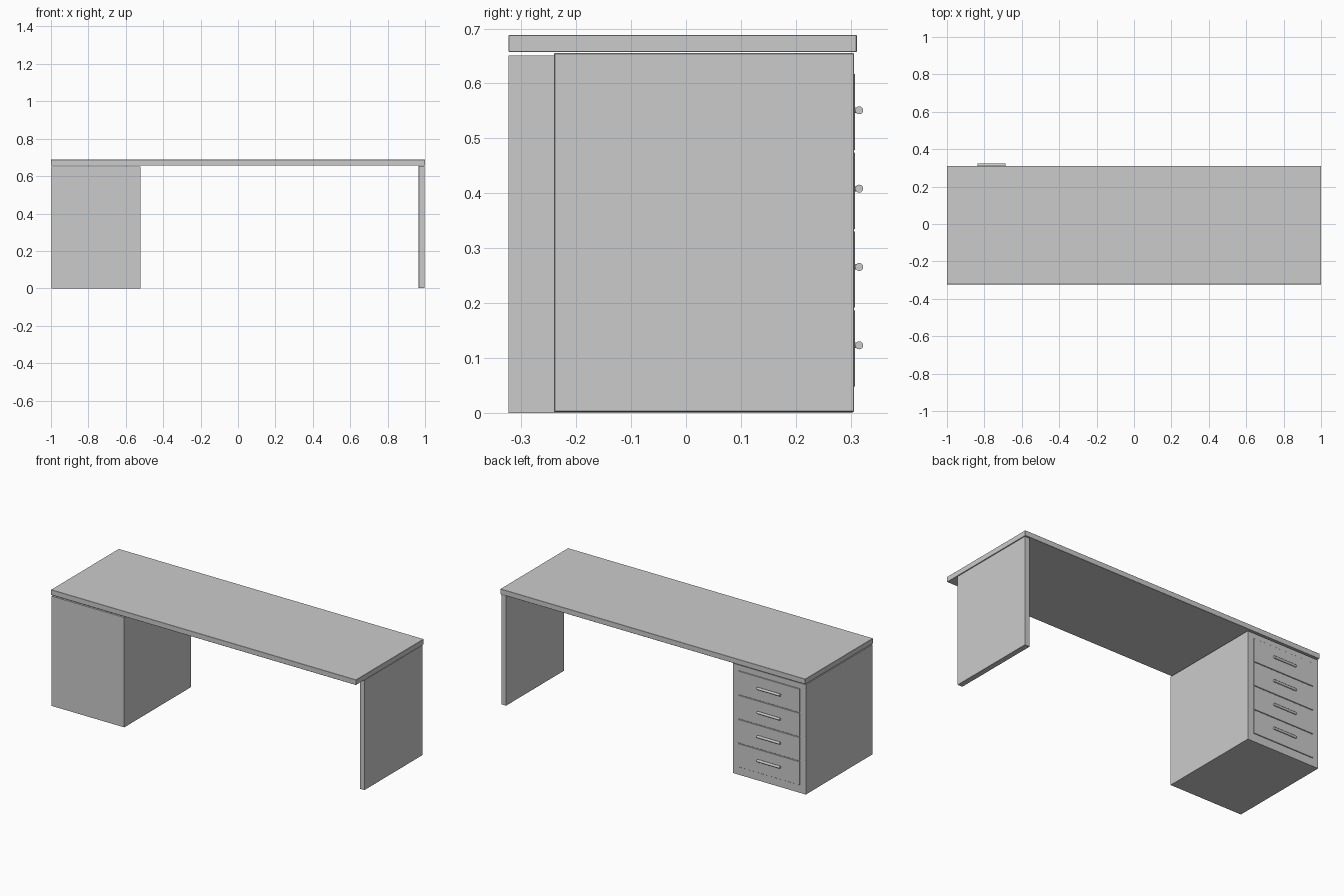
import bpy, math

if "Cube" in bpy.data.objects:
    bpy.data.objects.remove(bpy.data.objects["Cube"])


def box(name, x, y, z, bevel=0.0):
    """Box from (min, max) ranges on each axis."""
    bpy.ops.mesh.primitive_cube_add(size=1, location=[(a + b) / 2 for a, b in (x, y, z)])
    ob = bpy.context.object
    ob.name = name
    ob.scale = [b - a for a, b in (x, y, z)]
    bpy.ops.object.transform_apply(location=False, rotation=False, scale=True)
    if bevel:
        m = ob.modifiers.new("edge", 'BEVEL')
        m.width = bevel
        m.segments = 1
    return ob


def rod(name, radius, length, loc, rot):
    bpy.ops.mesh.primitive_cylinder_add(vertices=24, radius=radius, depth=length,
                                        location=loc, rotation=rot)
    ob = bpy.context.object
    ob.name = name
    bpy.ops.object.shade_smooth_by_angle(angle=math.radians(40))
    return ob


# Desk top, side panel and drawer cabinet
box("desk_top", (-1, 1), (-0.323, 0.311), (0.657, 0.688), 0.001)
box("side_panel", (0.966, 0.998), (-0.24, 0.306), (0.002, 0.655), 0.001)
box("drawer_cabinet", (-0.998, -0.52), (-0.323, 0.303), (0, 0.651))

# Four drawers with bar handles on the back-facing side
CX = -0.763
for i in range(4):
    z0 = 0.048 + i * 0.1435
    box(f"drawer_front_{i + 1}", (-0.96, -0.558), (0.29, 0.308), (z0, z0 + 0.139), 0.001)
    hz = 0.123 + i * 0.1427
    rod(f"handle_bar_{i + 1}", 0.0072, 0.15, (CX, 0.3155, hz), (0, math.pi / 2, 0))
    for side in (-1, 1):
        rod(f"handle_post_{i + 1}_{'left' if side < 0 else 'right'}", 0.005, 0.012,
            (CX + side * 0.055, 0.309, hz), (math.pi / 2, 0, 0))
